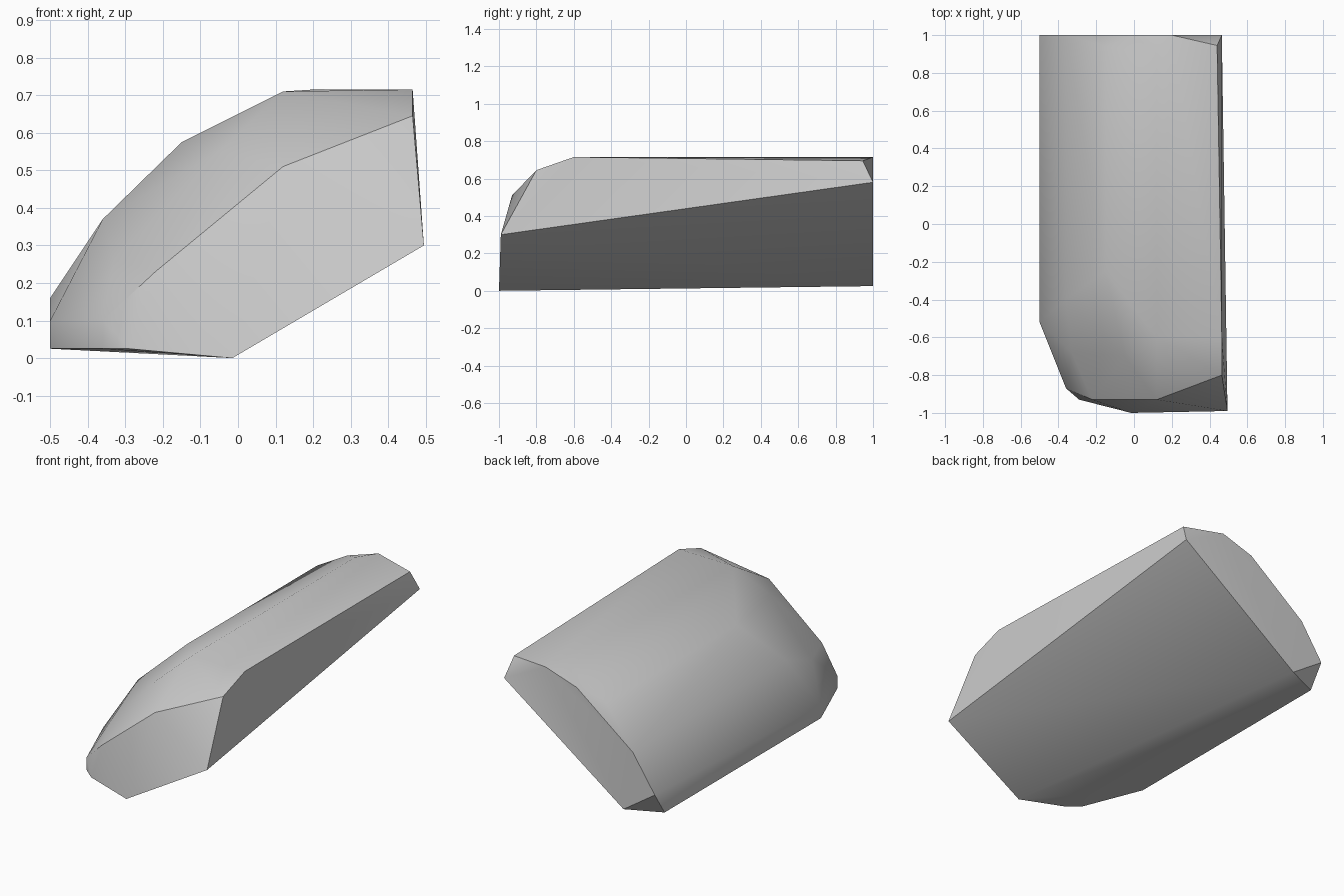
import bpy
import bmesh
import math
from mathutils import Vector

default_cube = bpy.data.objects.get("Cube")
if default_cube:
    bpy.data.objects.remove(default_cube, do_unlink=True)


def make_material(name, colour):
    material = bpy.data.materials.new(name)
    material.use_nodes = True
    material.diffuse_color = colour
    shader = next(n for n in material.node_tree.nodes if n.type == "BSDF_PRINCIPLED")
    shader.inputs["Base Color"].default_value = colour
    return material


def make_hull(name, points, material, flat_angle, smooth_angle):
    """Wrap the corner points in a convex skin and merge its flat areas."""
    bm = bmesh.new()
    for point in points:
        bm.verts.new(Vector(point))
    hull = bmesh.ops.convex_hull(bm, input=bm.verts[:])
    spare = {v for v in hull["geom_interior"] + hull["geom_unused"]
             if isinstance(v, bmesh.types.BMVert)}
    bmesh.ops.delete(bm, geom=list(spare), context="VERTS")
    bmesh.ops.dissolve_limit(bm, angle_limit=math.radians(flat_angle),
                             verts=bm.verts[:], edges=bm.edges[:])
    bmesh.ops.recalc_face_normals(bm, faces=bm.faces[:])
    mesh = bpy.data.meshes.new(name)
    bm.to_mesh(mesh)
    bm.free()
    mesh.materials.append(material)
    obj = bpy.data.objects.new(name, mesh)
    bpy.context.collection.objects.link(obj)
    bpy.ops.object.select_all(action="DESELECT")
    obj.select_set(True)
    bpy.context.view_layer.objects.active = obj
    bpy.ops.object.shade_smooth_by_angle(angle=math.radians(smooth_angle))
    return obj


stone_grey = make_material("stone_grey", (0.6, 0.6, 0.6, 1.0))

# Arched back: each rib runs along y as x, z, front y, rear y
ribs = [
    (-0.5, 0.025, -0.52, 0.91),
    (-0.36, 0.37, -0.4, 1),
    (-0.15, 0.575, -0.25, 0.94),
    (0.12, 0.71, -0.6, 0.9),
]
points = [(x, y, z) for x, z, *ends in ribs for y in ends]

# Rear end corners, all on one upright plane
rear_outline = [(-0.3, 0.025), (-0.5, 0.16), (0, 0.65), (0.2, 0.715), (0.465, 0.58)]
points += [(x, 1, z) for x, z in rear_outline]

# Bevelled front end
points += [(x, -0.93, z) for x, z in [(0.12, 0.51), (-0.22, 0.23), (-0.29, 0.025)]]
points += [(-0.36, -0.87, z) for z in (0.1, 0.025)]
points += [(-0.5, -0.52, 0.1)]

# Tilted underside and steep right flank
points += [(-0.015, -1, 0), (0.495, -0.99, 0.3)]
points += [(0.465, -0.8, 0.645), (0.465, -0.6, 0.715), (0.44, 0.945, 0.695)]

# Rounded shoulder above the front bevel
points += [(-0.05, -0.7, 0.55), (-0.33, -0.68, 0.26)]

make_hull("boulder", points, stone_grey, flat_angle=2, smooth_angle=33)
